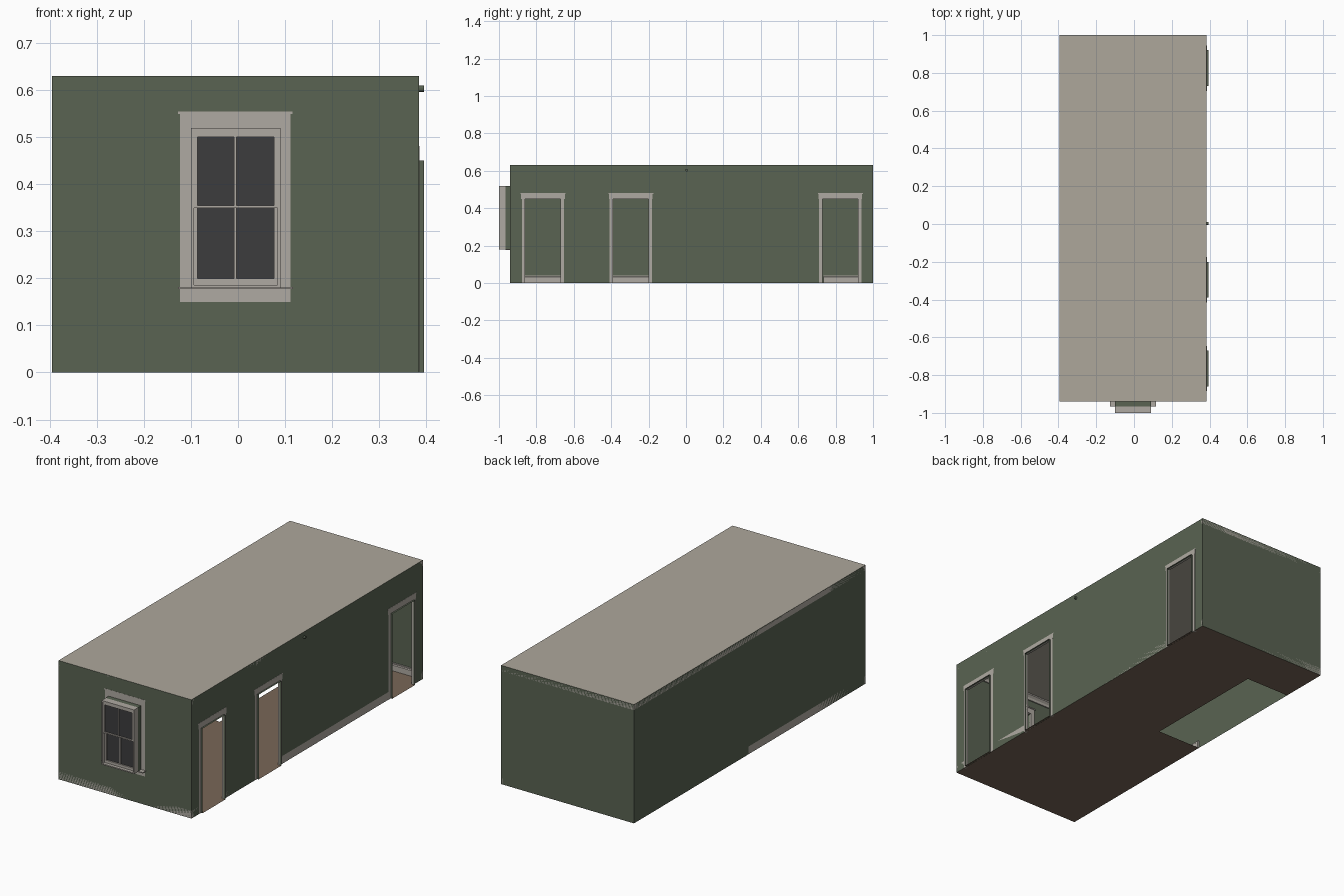
import bpy, bmesh, math
from mathutils import Matrix, Vector

if "Cube" in bpy.data.objects:
    bpy.data.objects.remove(bpy.data.objects["Cube"])


def mat(name, rgb):
    m = bpy.data.materials.new(name)
    m.diffuse_color = (*rgb, 1)
    m.use_nodes = True
    m.node_tree.nodes["Principled BSDF"].inputs["Base Color"].default_value = m.diffuse_color
    return m


GREEN = mat("green_plaster", (0.10, 0.125, 0.085))
TRIM = mat("painted_trim", (0.43, 0.40, 0.36))
CEIL = mat("ceiling_paint", (0.42, 0.39, 0.33))
WOOD = mat("floor_wood", (0.19, 0.135, 0.095))
GLASS = mat("dark_glass", (0.045, 0.045, 0.047))

X0, X1, Y0, Y1, H = -0.395, 0.385, -0.94, 1.0, 0.63


def finish(name, bm, m):
    bmesh.ops.remove_doubles(bm, verts=bm.verts, dist=1e-5)
    me = bpy.data.meshes.new(name)
    bm.to_mesh(me)
    bm.free()
    me.materials.append(m)
    ob = bpy.data.objects.new(name, me)
    bpy.context.collection.objects.link(ob)
    return ob


def boxes(name, m, items):
    """Each item is (x0, x1, y0, y1, z0, z1)."""
    bm = bmesh.new()
    for a, b, c, d, e, f in items:
        mx = Matrix.Translation(((a + b) / 2, (c + d) / 2, (e + f) / 2))
        mx = mx @ Matrix.Diagonal((b - a, d - c, f - e, 1))
        bmesh.ops.create_cube(bm, size=1, matrix=mx)
    return finish(name, bm, m)


def panels(name, m, rects, place):
    """Flat rectangles (u0, u1, v0, v1) mapped into space by place(u, v)."""
    bm = bmesh.new()
    for a, b, c, d in rects:
        pts = [(a, c), (b, c), (b, d), (a, d)]
        bm.faces.new([bm.verts.new(place(u, v)) for u, v in pts])
    return finish(name, bm, m)


def run(name, m, profile, start, end, inward, z):
    """Extrude an (out, up) profile between two floor points."""
    bm = bmesh.new()
    n = Vector((*inward, 0))
    rows = [[bm.verts.new(Vector((*p, z)) + n * o + Vector((0, 0, u)))
             for o, u in profile] for p in (start, end)]
    k = len(profile)
    for i in range(k):
        j = (i + 1) % k
        bm.faces.new((rows[0][i], rows[1][i], rows[1][j], rows[0][j]))
    for r in rows:
        bm.faces.new(r)
    bmesh.ops.recalc_face_normals(bm, faces=bm.faces)
    return finish(name, bm, m)


# room shell: doors on the right wall, window in the front wall
doors = [(-0.86, -0.67), (-0.39, -0.20), (0.73, 0.92)]
DH = 0.45
WX0, WX1, WZ0, WZ1 = -0.10, 0.09, 0.18, 0.52

edges = [Y0] + [e for d in doors for e in d] + [Y1]
piers = list(zip(edges[0::2], edges[1::2]))
panels("right_wall", GREEN,
       [(a, b, 0, H) for a, b in piers] + [(a, b, DH, H) for a, b in doors],
       lambda u, v: (X1, u, v))
panels("front_wall", GREEN,
       [(X0, WX0, 0, H), (WX1, X1, 0, H), (WX0, WX1, 0, WZ0), (WX0, WX1, WZ1, H)],
       lambda u, v: (u, Y0, v))
panels("left_wall", GREEN, [(Y0, Y1, 0, H)], lambda u, v: (X0, u, v))
panels("back_wall", GREEN, [(X0, X1, 0, H)], lambda u, v: (u, Y1, v))
panels("ceiling", CEIL, [(X0, X1, Y0, Y1)], lambda u, v: (u, v, H))

# floor with a rectangular stair opening
SX, SY0, SY1 = -0.135, 0.04, 0.736
panels("floor", WOOD, [(X0, X1, Y0, SY0), (SX, X1, SY0, SY1), (X0, X1, SY1, Y1)],
       lambda u, v: (u, v, 0))

# door reveals, thresholds and casings
CW, TI, TO = 0.022, X1 - 0.01, X1 + 0.0006
for i, (a, b) in enumerate(doors, 1):
    panels(f"door_reveal_sides_{i}", GREEN, [(X1, 0.395, 0, DH)],
           lambda u, v: (u, a, v))
    panels(f"door_reveal_far_side_{i}", GREEN, [(X1, 0.395, 0, DH)],
           lambda u, v: (u, b, v))
    panels(f"door_reveal_head_{i}", GREEN, [(X1, 0.395, a, b)],
           lambda u, v: (u, v, DH))
    panels(f"door_threshold_{i}", WOOD, [(X1, 0.395, a, b)],
           lambda u, v: (u, v, 0.001))
    boxes(f"door_casing_{i}", TRIM, [
        (TI, TO, a - CW + 0.004, a, 0, DH),
        (TI, TO, b, b + CW - 0.004, 0, DH),
        (TI, TO, a - CW, b + CW, DH, 0.475),
        (TI - 0.004, TO, a - CW - 0.003, b + CW + 0.003, 0.475, 0.481)])

# baseboards and ceiling moulding
BASE = [(0, 0), (0.01, 0), (0.01, 0.03), (0.006, 0.034), (0.006, 0.04), (0, 0.04)]
CROWN = [(0, 0), (0.006, 0), (0.009, 0.012), (0.02, 0.022), (0.02, 0.029), (0, 0.029)]
lines = [("left_front", (X0, Y0), (X0, SY0), (1, 0)),
         ("left_back", (X0, SY1), (X0, Y1), (1, 0)),
         ("front", (X0, Y0), (X1, Y0), (0, 1)),
         ("back", (X0, Y1), (X1, Y1), (0, -1))]
for k, (a, b) in enumerate(piers):
    lo = a if k == 0 else a + CW - 0.004
    hi = b if k == 3 else b - CW + 0.004
    lines.append((f"right_{k + 1}", (X1, lo), (X1, hi), (-1, 0)))
for name, s, e, n in lines:
    run("baseboard_" + name, TRIM, BASE, s, e, n, 0.001)
for name, s, e, n in [("left", (X0, Y0), (X0, Y1), (1, 0)),
                      ("right", (X1, Y0), (X1, Y1), (-1, 0)),
                      ("front", (X0, Y0), (X1, Y0), (0, 1)),
                      ("back", (X0, Y1), (X1, Y1), (0, -1))]:
    run("crown_" + name, TRIM, CROWN, s, e, n, H - 0.03)


def ring(x0, x1, z0, z1, w, h, y0, y1):
    """Four boxes framing a rectangle in the xz plane."""
    return [(x0, x0 + w, y0, y1, z0, z1), (x1 - w, x1, y0, y1, z0, z1),
            (x0 + w, x1 - w, y0, y1, z0, z0 + h), (x0 + w, x1 - w, y0, y1, z1 - h, z1)]


# window reveal and outer frame
MID = -0.965
for side, x in (("left", WX0), ("right", WX1)):
    panels(f"window_reveal_{side}", GREEN, [(MID, Y0, WZ0, WZ1)],
           lambda u, v: (x, u, v))
for side, z in (("bottom", WZ0), ("top", WZ1)):
    panels(f"window_reveal_{side}", GREEN, [(WX0, WX1, MID, Y0)],
           lambda u, v: (u, v, z))
boxes("window_frame", TRIM, ring(WX0, WX1, WZ0, WZ1, 0.006, 0.006, -1.0, MID))

# two sliding sashes, each with one upright bar
CX = -0.006
for name, z0, z1, y0, y1 in (("upper", 0.349, 0.514, -0.998, -0.984),
                             ("lower", 0.186, 0.355, -0.983, -0.969)):
    ym = (y0 + y1) / 2
    top, bot = (0.014, 0.006) if name == "upper" else (0.006, 0.014)
    boxes(f"{name}_sash", TRIM, [
        (-0.094, -0.086, y0, y1, z0, z1), (0.076, 0.084, y0, y1, z0, z1),
        (-0.086, 0.076, y0, y1, z0, z0 + bot), (-0.086, 0.076, y0, y1, z1 - top, z1),
        (CX - 0.0025, CX + 0.0025, ym - 0.004, ym + 0.004, z0 + bot, z1 - top)])
    panels(f"{name}_glass", GLASS, [(-0.086, 0.076, z0 + bot, z1 - top)],
           lambda u, v: (u, ym, v))

# window casing, apron, sill and cap
CF, CB = Y0 - 0.0006, Y0 + 0.01
boxes("window_casing", TRIM, [
    (-0.123, WX0, CF, CB, WZ0, WZ1), (WX1, 0.112, CF, CB, WZ0, WZ1),
    (-0.123, 0.112, CF, CB, WZ1, 0.549), (-0.123, 0.112, CF, CB, 0.15, 0.177),
    (-0.127, 0.116, CF, CB + 0.004, 0.549, 0.555)])
boxes("window_sill", TRIM, [(-0.128, 0.117, MID, -0.92, 0.177, 0.182)])

# small round wall fitting
bm = bmesh.new()
bmesh.ops.create_cone(bm, cap_ends=True, segments=16, radius1=0.007, radius2=0.007,
                      depth=0.02, matrix=Matrix.Translation((0.385, 0.003, 0.603))
                      @ Matrix.Rotation(math.pi / 2, 4, 'Y'))
finish("round_wall_fitting", bm, GREEN)
